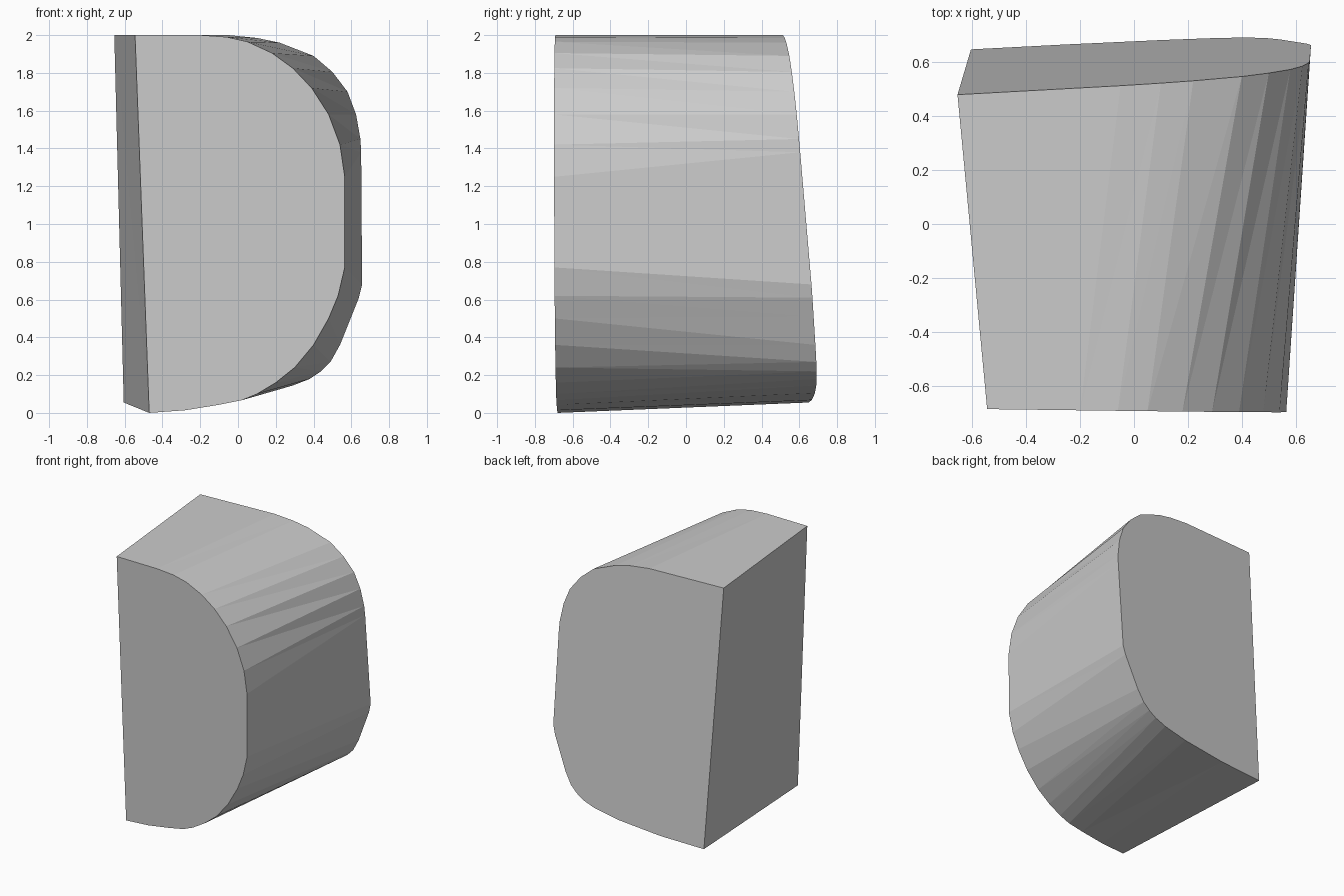
import bpy, bmesh

if "Cube" in bpy.data.objects:
    bpy.data.objects.remove(bpy.data.objects["Cube"])

# Matching (x, z) profiles of the front and back ends, clockwise from top left
FRONT = [(-.545, 2), (-.2, 2), (-.06, 1.99), (.05, 1.965), (.18, 1.905), (.29, 1.825),
         (.39, 1.72), (.48, 1.58), (.54, 1.42), (.565, 1.25), (.565, .77), (.53, .62),
         (.48, .5), (.4, .36), (.3, .24), (.2, .16), (.1, .1), (.02, .067),
         (-.1, .043), (-.28, .014), (-.47, 0)]
BACK = [(-.655, 2), (-.05, 2), (.1, 1.985), (.22, 1.96), (.4, 1.89), (.5, 1.805),
        (.58, 1.7), (.625, 1.58), (.648, 1.45), (.652, 1.38), (.657, .68), (.64, .61),
        (.6, .51), (.54, .36), (.49, .27), (.44, .22), (.38, .18), (.29, .145),
        (.1, .105), (-.25, .068), (-.605, .055)]

# Planes of the two flat ends
def front_y(x, z):
    return -.686 - .013 * x - .004 * z

def back_y(x, z):
    return .686 + .055 * x - .085 * z

# Body: a skewed loft between the two D-shaped ends
bm = bmesh.new()
a = [bm.verts.new((x, front_y(x, z), z)) for x, z in FRONT]
b = [bm.verts.new((x, back_y(x, z), z)) for x, z in BACK]
n = len(a)
for i in range(n):
    j = (i + 1) % n
    bm.faces.new((a[i], a[j], b[j]))
    bm.faces.new((a[i], b[j], b[i]))
bm.faces.new(a)
bm.faces.new(b)
bmesh.ops.recalc_face_normals(bm, faces=bm.faces)
mesh = bpy.data.meshes.new("rounded_block")
bm.to_mesh(mesh)
bm.free()

grey = bpy.data.materials.new("light grey")
grey.diffuse_color = (.6, .6, .6, 1)
grey.use_nodes = True
grey.node_tree.nodes["Principled BSDF"].inputs["Base Color"].default_value = grey.diffuse_color
mesh.materials.append(grey)
bpy.context.collection.objects.link(bpy.data.objects.new("rounded_block", mesh))
